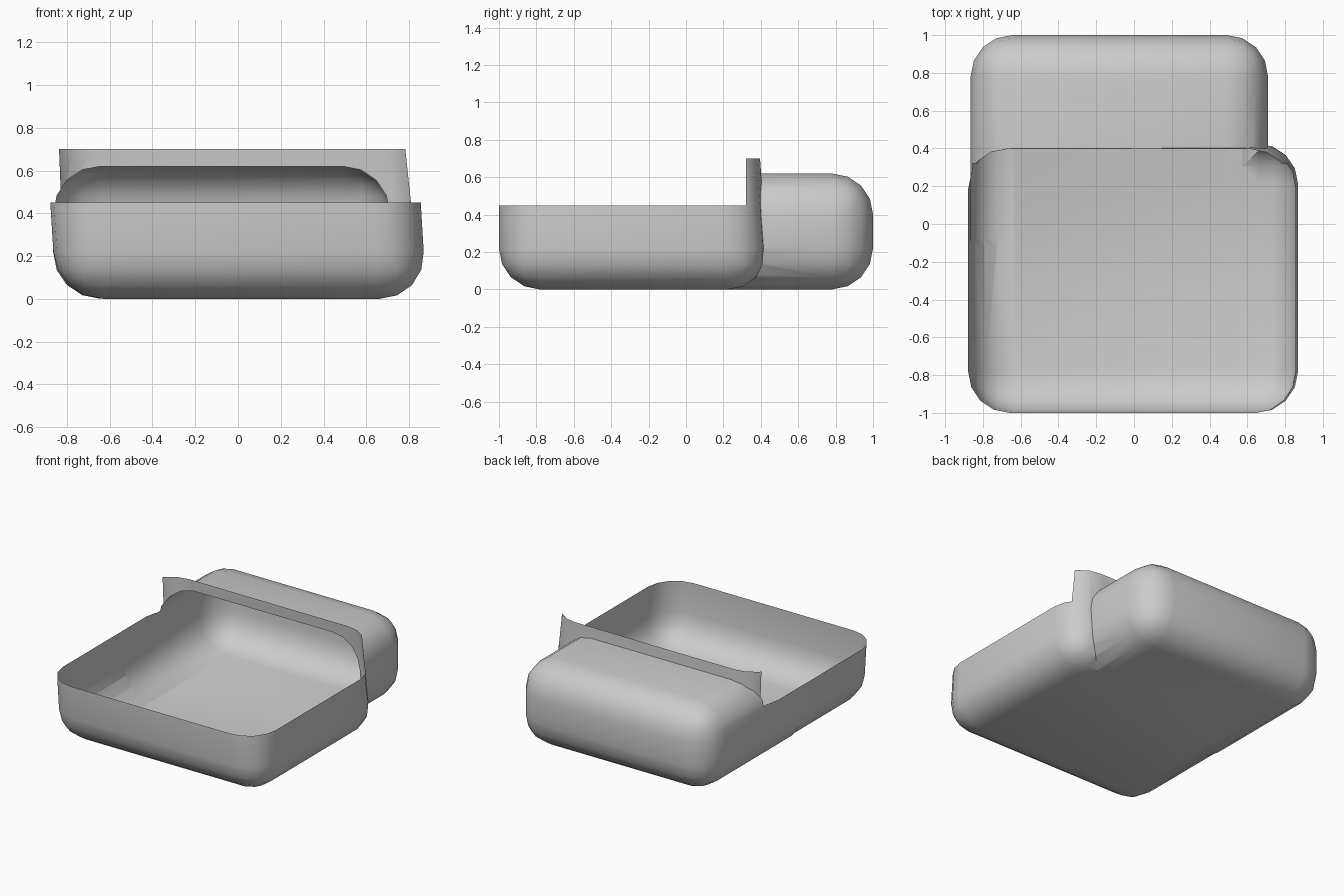
import bpy, bmesh

if "Cube" in bpy.data.objects:
    bpy.data.objects.remove(bpy.data.objects["Cube"])


def rounded_box(name, corners_bottom, corners_top, z0, z1, radius=0.22):
    """Closed, possibly leaning box with every edge rounded."""
    bm = bmesh.new()
    low = [bm.verts.new((x, y, z0)) for x, y in corners_bottom]
    high = [bm.verts.new((x, y, z1)) for x, y in corners_top]
    bm.faces.new(low[::-1])
    bm.faces.new(high)
    for i in range(4):
        j = (i + 1) % 4
        bm.faces.new((low[i], low[j], high[j], high[i]))
    bmesh.ops.recalc_face_normals(bm, faces=bm.faces)
    bmesh.ops.bevel(bm, geom=bm.edges[:], offset=radius, offset_type='OFFSET',
                    segments=4, profile=0.5, affect='EDGES', clamp_overlap=True)
    mesh = bpy.data.meshes.new(name)
    bm.to_mesh(mesh)
    bm.free()
    obj = bpy.data.objects.new(name, mesh)
    bpy.context.collection.objects.link(obj)
    return obj


# Front tray, first as a tall closed block with leaning walls
tray = rounded_box("open_tray",
                   [(-0.85, -1), (0.882, -1), (0.882, 0.445), (-0.85, 0.42)],
                   [(-0.925, -1), (0.81, -1), (0.81, 0.36), (-0.925, 0.38)],
                   0, 1.2)

# Hollow rear compartment, overlapping the tray
rear = [(-0.865, -0.3), (0.71, -0.3), (0.71, 1), (-0.865, 1)]
compartment = rounded_box("rear_compartment", rear, rear, 0.0005, 0.62)
compartment.hide_render = True

# Join both into one continuous shell
mod = tray.modifiers.new("join", 'BOOLEAN')
mod.operation = 'UNION'
mod.solver = 'EXACT'
mod.object = compartment
graph = bpy.context.evaluated_depsgraph_get()
joined = bpy.data.meshes.new_from_object(tray.evaluated_get(graph))
tray.modifiers.clear()
tray.data = joined
bpy.data.objects.remove(compartment)

# Cut the tray open: low rim at the front, raised strip at the back
RIM, STRIP_TOP, STRIP_Y = 0.45, 0.70, 0.32
bm = bmesh.new()
bm.from_mesh(joined)


def split(faces, point, normal):
    edges = {e for f in faces for e in f.edges}
    verts = {v for f in faces for v in f.verts}
    bmesh.ops.bisect_plane(bm, geom=list(verts) + list(edges) + list(faces),
                           plane_co=point, plane_no=normal, dist=1e-5)


def remove(test):
    gone = [f for f in bm.faces if test(f.calc_center_bounds())]
    bmesh.ops.delete(bm, geom=gone, context='FACES')


split(bm.faces[:], (0, 0, STRIP_TOP), (0, 0, 1))
remove(lambda c: c.z > STRIP_TOP)
front = [f for f in bm.faces if min(v.co.y for v in f.verts) < STRIP_Y]
split(front, (0, 0, RIM), (0, 0, 1))
upper = [f for f in bm.faces if f.calc_center_bounds().z > RIM]
split(upper, (0, STRIP_Y, 0), (0, 1, 0))
remove(lambda c: c.z > RIM and c.y < STRIP_Y)
bm.to_mesh(joined)
bm.free()

# Smooth roundings, crisp seam
bpy.ops.object.select_all(action='DESELECT')
tray.select_set(True)
bpy.context.view_layer.objects.active = tray
bpy.ops.object.shade_smooth_by_angle(angle=0.65)
